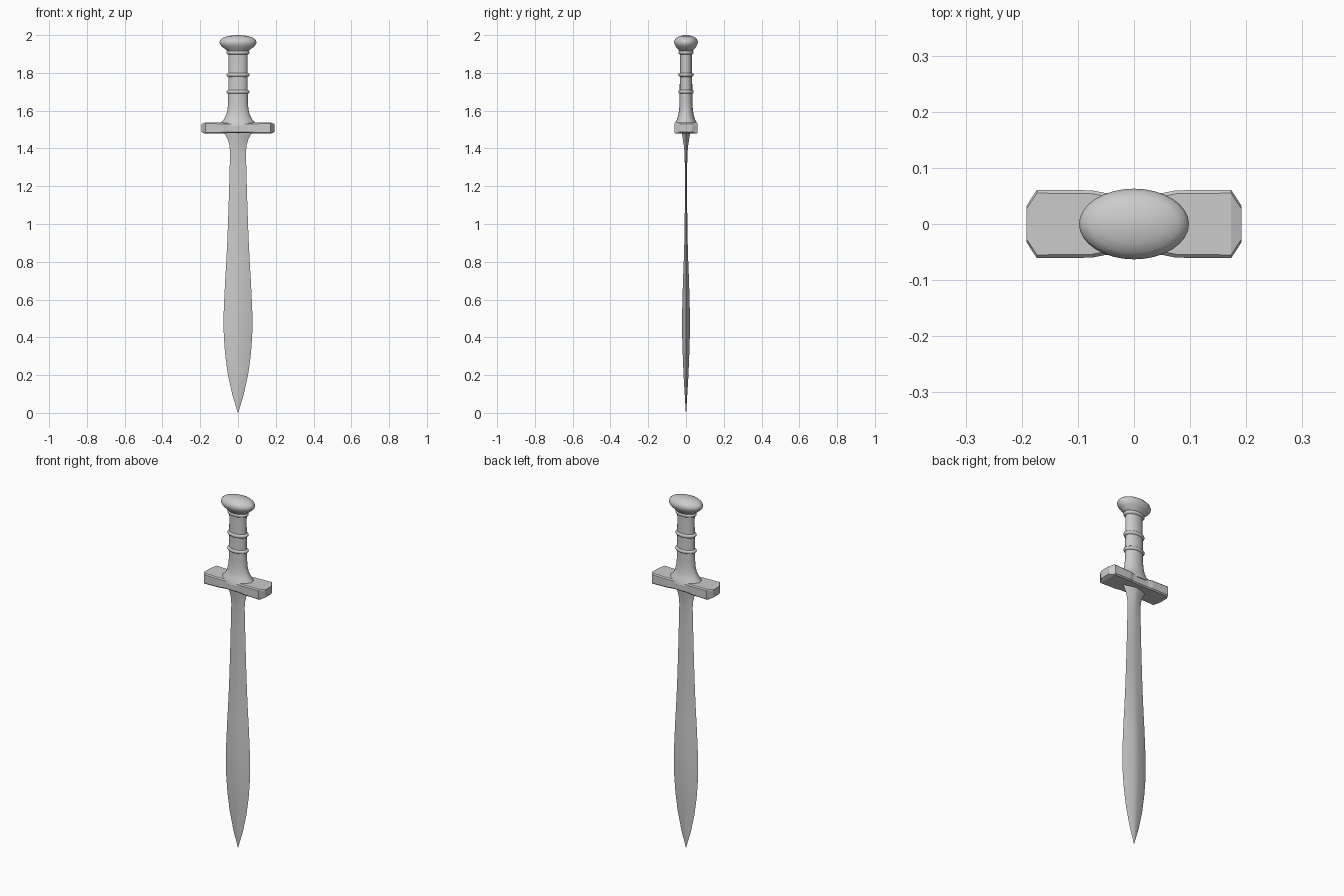
import bpy, bmesh, math
from mathutils import Vector

if "Cube" in bpy.data.objects:
    bpy.data.objects.remove(bpy.data.objects["Cube"])


def loft(name, rings, smooth=None):
    """Skin a list of closed point rings and cap both ends."""
    bm = bmesh.new()
    loops = [[bm.verts.new(p) for p in ring] for ring in rings]
    n = len(loops[0])
    for a, b in zip(loops, loops[1:]):
        for i in range(n):
            j = (i + 1) % n
            bm.faces.new((a[i], a[j], b[j], b[i]))
    bm.faces.new(loops[0])
    bm.faces.new(loops[-1])
    bmesh.ops.recalc_face_normals(bm, faces=bm.faces)
    mesh = bpy.data.meshes.new(name)
    bm.to_mesh(mesh)
    bm.free()
    obj = bpy.data.objects.new(name, mesh)
    bpy.context.collection.objects.link(obj)
    if smooth:
        bpy.ops.object.select_all(action='DESELECT')
        obj.select_set(True)
        bpy.context.view_layer.objects.active = obj
        bpy.ops.object.shade_smooth_by_angle(angle=math.radians(smooth))
    return obj


def ellipse(z, rx, ry, n=32):
    angles = [2 * math.pi * i / n for i in range(n)]
    return [Vector((rx * math.cos(a), ry * math.sin(a), z)) for a in angles]


def lens(z, w, t):
    """Blade section: sharp edges at +-x, softly swollen faces with a mid ridge."""
    half = [(1, 0), (.75, .36), (.5, .62), (.25, .83), (0, 1),
            (-.25, .83), (-.5, .62), (-.75, .36)]
    pts = half + [(-x, -y) for x, y in half]
    return [Vector((x * w, y * t, z)) for x, y in pts]


def block(x, hy, hz, c=.006, zc=1.508):
    """Guard section: rectangle with small chamfered corners."""
    pts = [(hy, hz - c), (hy - c, hz), (c - hy, hz), (-hy, hz - c),
           (-hy, c - hz), (c - hy, -hz), (hy - c, -hz), (hy, c - hz)]
    return [Vector((x, y, zc + z)) for y, z in pts]


# leaf-shaped blade: height, half width, half thickness
blade = [(0, .0008, .0008), (.05, .016, .004), (.1, .031, .007), (.2, .053, .013),
         (.3, .067, .017), (.4, .075, .020), (.5, .077, .021), (.6, .073, .019),
         (.7, .068, .016), (.8, .062, .012), (.9, .057, .009), (1.0, .053, .007),
         (1.15, .048, .006), (1.3, .044, .006), (1.38, .042, .008),
         (1.42, .046, .012), (1.45, .055, .017), (1.47, .066, .020), (1.49, .078, .022)]
loft("blade", [lens(*s) for s in blade], 40)

# cross guard with chamfered ends and a slightly slimmer middle
arm = [(.05, .055, .027), (.075, .060, .028), (.173, .061, .030), (.192, .032, .022)]
sections = [(-x, y, z) for x, y, z in reversed(arm)] + arm
loft("cross_guard", [block(*s) for s in sections])

# oval grip flaring out onto the guard
grip = [(1.52, .098, .060), (1.54, .088, .056), (1.555, .074, .047), (1.58, .062, .040),
        (1.61, .055, .036), (1.65, .052, .034), (1.75, .051, .033),
        (1.87, .050, .032), (1.94, .052, .033)]
loft("grip", [ellipse(*s) for s in grip], 40)

# raised bands around the grip
for i, z in enumerate((1.70, 1.79, 1.908)):
    band = [(z + .011 * math.cos(a), .048 + .013 * math.sin(a), .030 + .010 * math.sin(a))
            for a in [math.pi * k / 8 for k in range(9)]]
    loft(f"grip_band_{i + 1}", [ellipse(*s) for s in band], 50)

# oval mushroom pommel
pommel = [(1.912, .052, .034), (1.925, .066, .042), (1.938, .084, .054),
          (1.952, .096, .061), (1.964, .098, .063), (1.976, .093, .059),
          (1.986, .079, .050), (1.994, .056, .035), (1.999, .025, .016), (2.0, .004, .003)]
loft("pommel", [ellipse(*s) for s in pommel], 50)
